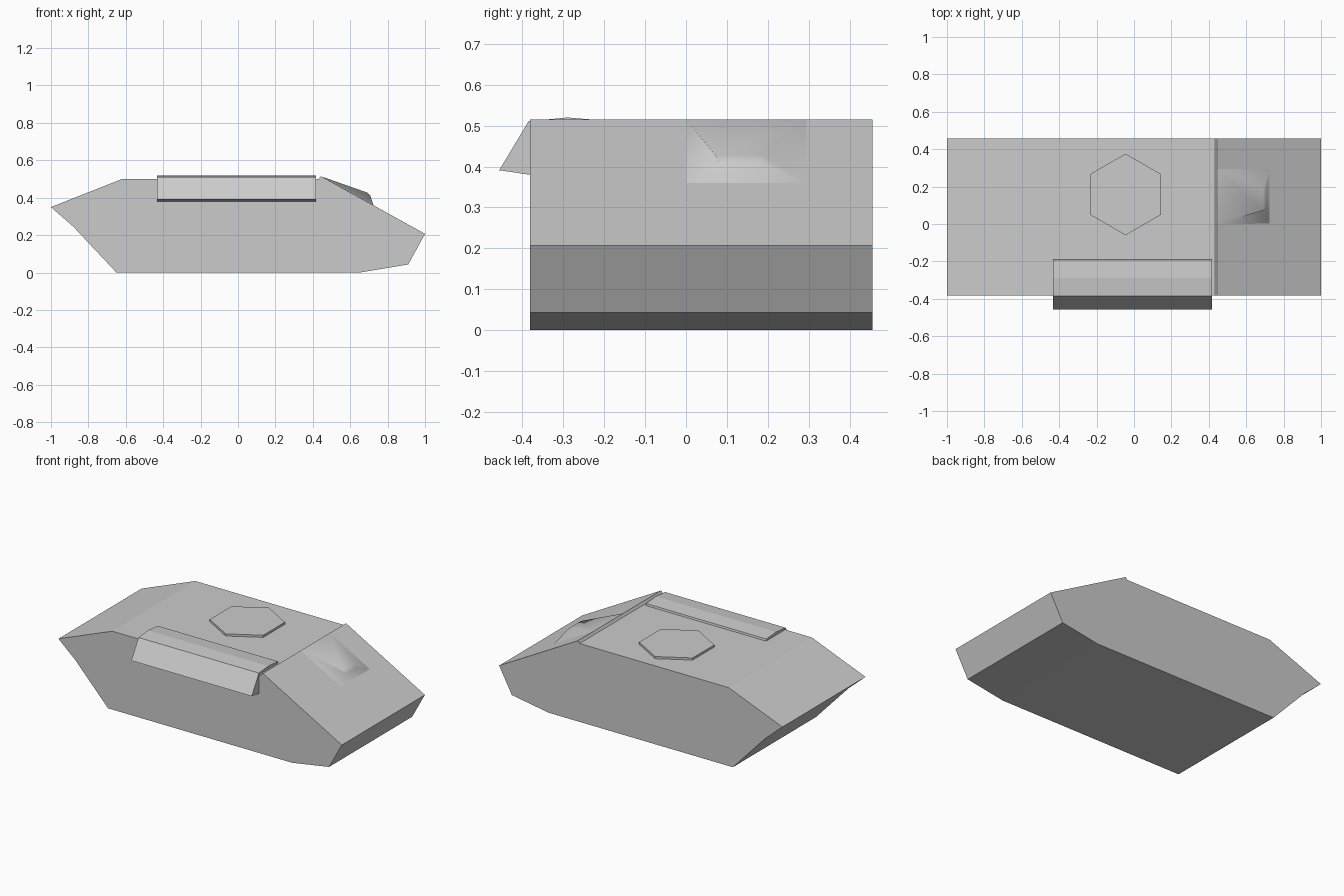
import bpy, bmesh, math
from mathutils import Vector

if "Cube" in bpy.data.objects:
    bpy.data.objects.remove(bpy.data.objects["Cube"])


def finish(name, bm):
    bmesh.ops.recalc_face_normals(bm, faces=bm.faces[:])
    me = bpy.data.meshes.new(name)
    bm.to_mesh(me)
    bm.free()
    ob = bpy.data.objects.new(name, me)
    bpy.context.collection.objects.link(ob)
    return ob


def extrude_profile(name, points, direction):
    """Closed 3D outline pushed along a direction into a solid."""
    bm = bmesh.new()
    face = bm.faces.new([bm.verts.new(p) for p in points])
    res = bmesh.ops.extrude_face_region(bm, geom=[face], use_keep_orig=True)
    moved = [v for v in res["geom"] if isinstance(v, bmesh.types.BMVert)]
    bmesh.ops.translate(bm, verts=moved, vec=Vector(direction))
    return finish(name, bm)


# Hull: side profile with a small lip where the sloped nose plate starts
hull = [(-1, 0.35), (-0.62, 0.5), (0.432, 0.5), (0.443, 0.515), (1, 0.207),
        (0.91, 0.043), (0.65, 0), (-0.65, 0), (-0.88, 0.245)]
extrude_profile("hull", [(x, -0.382, z) for x, z in hull], (0, 0.838, 0))

# Side stowage guard folded over the front top edge
guard = [(-0.188, 0.495), (-0.192, 0.512), (-0.29, 0.52), (-0.385, 0.511),
         (-0.457, 0.391), (-0.375, 0.379), (-0.375, 0.495)]
extrude_profile("side_guard", [(-0.433, y, z) for y, z in guard], (0.85, 0, 0))

# Hexagonal roof hatch
ring = [math.radians(30 + 60 * i) for i in range(6)]
extrude_profile("roof_hatch",
                [(-0.045 + 0.218 * math.cos(a), 0.158 + 0.218 * math.sin(a), 0.495)
                 for a in ring], (0, 0, 0.019))

# Driver hood: smooth wedge growing out of the nose plate
bm = bmesh.new()
base = [bm.verts.new(p) for p in ((0.445, 0, 0.514), (0.725, 0, 0.358),
                                  (0.725, 0.295, 0.358), (0.445, 0.295, 0.514))]
top = [bm.verts.new(p) for p in ((0.69, 0.072, 0.428), (0.708, 0.08, 0.41),
                                 (0.708, 0.185, 0.41), (0.69, 0.185, 0.428))]
bm.faces.new(base)
bm.faces.new(top)
for i in range(4):
    j = (i + 1) % 4
    bm.faces.new((base[i], base[j], top[j], top[i]))
hood = finish("driver_hood", bm)
bpy.context.view_layer.objects.active = hood
hood.select_set(True)
bpy.ops.object.shade_smooth_by_angle(angle=math.radians(80))
